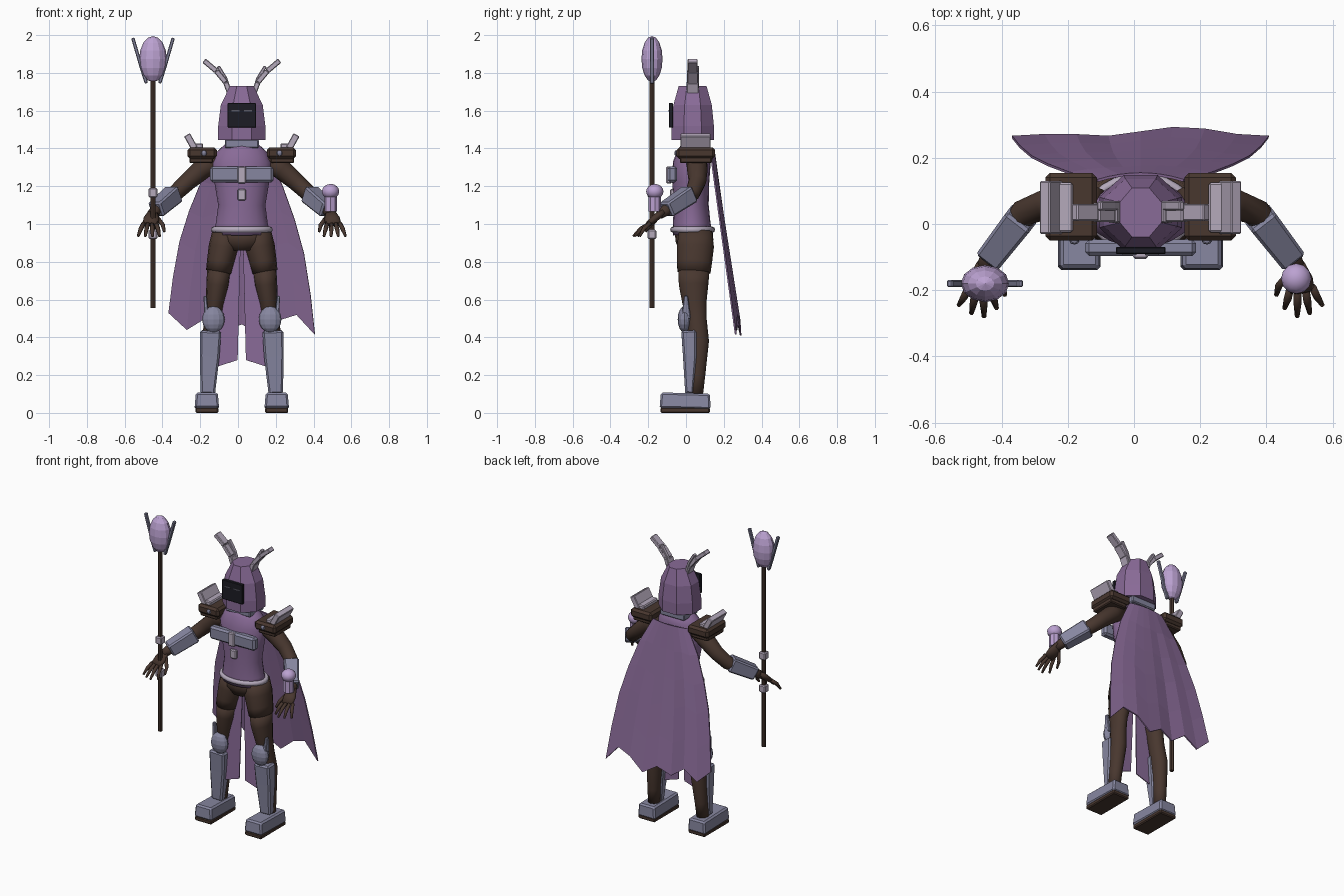
import bpy, bmesh, math
from mathutils import Vector

cube = bpy.data.objects.get("Cube")
if cube:
    bpy.data.objects.remove(cube, do_unlink=True)

CX = 0.02  # body axis


def material(name, rgb):
    m = bpy.data.materials.new(name)
    m.use_nodes = True
    col = (*rgb, 1)
    m.diffuse_color = col
    m.node_tree.nodes["Principled BSDF"].inputs["Base Color"].default_value = col
    return m


PURPLE = material("purple_cloth", (0.25, 0.145, 0.31))
STEEL = material("blue_grey_metal", (0.24, 0.24, 0.35))
PALE = material("pale_trim", (0.46, 0.40, 0.50))
CRYSTAL = material("lilac_crystal", (0.50, 0.36, 0.64))
BROWN = material("dark_brown", (0.065, 0.038, 0.028))
BLACK = material("black_visor", (0.012, 0.012, 0.018))
EYE = material("grey_eye", (0.10, 0.10, 0.13))


def finish(name, bm, mat, smooth=False, bevel=0):
    bmesh.ops.recalc_face_normals(bm, faces=bm.faces)
    me = bpy.data.meshes.new(name)
    bm.to_mesh(me)
    bm.free()
    me.materials.append(mat)
    ob = bpy.data.objects.new(name, me)
    bpy.context.scene.collection.objects.link(ob)
    if smooth:
        for p in me.polygons:
            p.use_smooth = True
    if bevel:
        b = ob.modifiers.new("bevel", 'BEVEL')
        b.width = bevel
        b.segments = 1
    return ob


def box(name, centre, size, mat, bevel=0.006):
    bm = bmesh.new()
    bmesh.ops.create_cube(bm, size=1)
    for v in bm.verts:
        v.co = Vector(centre) + Vector(a * b for a, b in zip(v.co, size))
    return finish(name, bm, mat, bevel=bevel)


def ball(name, centre, radii, mat, segs=12, rings=8, smooth=False):
    bm = bmesh.new()
    bmesh.ops.create_uvsphere(bm, u_segments=segs, v_segments=rings, radius=1)
    for v in bm.verts:
        v.co = Vector(centre) + Vector(a * b for a, b in zip(v.co, radii))
    return finish(name, bm, mat, smooth)


def tube(name, pts, radii, mat, n=12, ref=(1, 0, 0), smooth=True, phase=0, bevel=0):
    """Loft elliptical rings along a path; the first radius lies along ref."""
    pts = [Vector(p) for p in pts]
    bm, rings = bmesh.new(), []
    for i, p in enumerate(pts):
        t = (pts[min(i + 1, len(pts) - 1)] - pts[max(i - 1, 0)]).normalized()
        u = Vector(ref)
        u = (u - t * u.dot(t)).normalized()
        w = t.cross(u)
        r = radii[i] if isinstance(radii, list) else radii
        a, b = r if isinstance(r, tuple) else (r, r)
        ang = [phase + math.tau * k / n for k in range(n)]
        rings.append([bm.verts.new(p + u * a * math.cos(x) + w * b * math.sin(x)) for x in ang])
    for lo, hi in zip(rings, rings[1:]):
        for k in range(n):
            bm.faces.new((lo[k], lo[(k + 1) % n], hi[(k + 1) % n], hi[k]))
    bm.faces.new(rings[0])
    bm.faces.new(rings[-1])
    return finish(name, bm, mat, smooth, bevel)


def beam(name, pts, half, mat, ref=(0, 1, 0), bevel=0.004):
    """Square-section bar; half sizes per point or shared."""
    k = math.sqrt(2)
    grow = lambda h: (h[0] * k, h[1] * k)
    r = [grow(h) for h in half] if isinstance(half, list) else grow(half)
    return tube(name, pts, r, mat, 4, ref, False, math.pi / 4, bevel)


# Torso, pelvis, belt, collar
tube("torso", [(CX, 0.035, 0.95), (CX, 0.03, 1.0), (CX, 0.028, 1.1), (CX, 0.025, 1.22),
               (CX, 0.03, 1.32), (CX, 0.04, 1.38), (CX, 0.045, 1.43)],
     [(0.15, 0.105), (0.138, 0.1), (0.125, 0.092), (0.145, 0.098), (0.16, 0.1),
      (0.135, 0.085), (0.08, 0.06)], PURPLE, 20)
tube("pelvis", [(CX, 0.04, 0.97), (CX, 0.045, 0.91), (CX, 0.045, 0.86)],
     [(0.15, 0.1), (0.15, 0.1), (0.08, 0.08)], BROWN, 16)
bm = bmesh.new()
grid = []
for i in range(24):
    a = math.tau * i / 24
    ring = []
    for j in range(8):
        b = math.tau * j / 8
        k = 0.014 * math.cos(b)
        ring.append(bm.verts.new((CX + (0.15 + k) * math.cos(a), 0.035 + (0.105 + k) * math.sin(a),
                                  0.97 + 0.016 * math.sin(b))))
    grid.append(ring)
for i in range(24):
    for j in range(8):
        p, q = grid[i], grid[(i + 1) % 24]
        bm.faces.new((p[j], q[j], q[(j + 1) % 8], p[(j + 1) % 8]))
finish("belt", bm, PALE, True)
box("collar", (CX, 0.045, 1.425), (0.18, 0.15, 0.045), STEEL)
box("chest_plate", (CX, -0.072, 1.263), (0.335, 0.05, 0.085), STEEL, 0.012)
box("chest_clasp", (CX, -0.09, 1.26), (0.045, 0.03, 0.09), PALE)
box("lower_clasp", (CX, -0.07, 1.155), (0.045, 0.03, 0.06), PALE)

# Faceted hood with visor and eyes
tube("hood", [(CX, 0.035, z) for z in (1.445, 1.52, 1.63, 1.73)],
     [(0.135, 0.122), (0.135, 0.122), (0.12, 0.11), (0.068, 0.08)],
     PURPLE, 8, smooth=False, phase=math.pi / 8)
box("visor", (CX, -0.08, 1.575), (0.15, 0.022, 0.13), BLACK, 0.003)
for s in (-1, 1):
    box("eye", (CX + s * 0.034, -0.092, 1.6), (0.042, 0.003, 0.007), EYE, 0)

# Mirrored parts
for s, side in ((1, "left"), (-1, "right")):
    def at(x, y, z):
        return (CX + s * x, y, z)

    # Antlers built from overlapping bars
    path = [(0.045, 1.64), (0.085, 1.75), (0.135, 1.81), (0.20, 1.865)]
    for i, (a, b) in enumerate(zip(path, path[1:])):
        beam(side + "_antler_bar", [at(a[0], 0.035, a[1]), at(b[0], 0.035, b[1])],
             (0.032 - 0.003 * i, 0.014), PALE)
    beam(side + "_antler_prong", [at(0.06, 0.055, 1.69), at(0.085, 0.055, 1.77),
                                  at(0.125, 0.055, 1.835)], (0.014, 0.009), PALE)

    # Shoulder armour
    box(side + "_shoulder_block", at(0.21, 0.052, 1.375), (0.155, 0.205, 0.06), BROWN, 0.014)
    box(side + "_shoulder_base", at(0.215, 0.052, 1.34), (0.125, 0.17, 0.035), BROWN)
    box(side + "_shoulder_flat", at(0.235, 0.05, 1.412), (0.06, 0.15, 0.03), PALE)
    beam(side + "_shoulder_flare", [at(0.25, 0.05, 1.40), at(0.29, 0.05, 1.472)],
         (0.08, 0.018), PALE)
    ball(side + "_shoulder_stud", at(0.2, -0.052, 1.375), (0.015, 0.01, 0.015), STEEL, 8, 6)

    # Arm, bracer, hand
    tube(side + "_arm", [at(0.13, 0.055, 1.345), at(0.21, 0.06, 1.29), at(0.285, 0.06, 1.225),
                         at(0.35, 0.035, 1.165), at(0.46, -0.11, 1.07), at(0.475, -0.14, 1.05)],
         [0.055, 0.055, 0.047, 0.043, 0.03, 0.025], BROWN, 12, (0, 1, 0))
    beam(side + "_bracer", [at(0.358, 0.022, 1.16), at(0.456, -0.105, 1.075)],
         [(0.046, 0.046), (0.041, 0.041)], STEEL, (0, 0, 1), 0.009)
    tube(side + "_palm", [at(0.47, -0.12, 1.065), at(0.478, -0.165, 1.03), at(0.485, -0.2, 1.0)],
         [(0.026, 0.02), (0.042, 0.02), (0.04, 0.016)], BROWN, 10)
    for i in range(4):
        x = 0.453 + 0.022 * i
        reach = (0.055, 0.08, 0.07, 0.045)[i]
        tip = 0.435 + 0.038 * i
        tube(side + "_finger", [at(x, -0.19, 1.005), at((x + tip) / 2, -0.2 - reach * 0.5, 0.975),
                                at(tip, -0.2 - reach, 0.935)], [0.012, 0.012, 0.007], BROWN, 6)
    tube(side + "_thumb", [at(0.45, -0.15, 1.035), at(0.418, -0.185, 0.995),
                           at(0.41, -0.215, 0.96)], [0.014, 0.012, 0.007], BROWN, 6)

    # Leg with thigh wrap
    tube(side + "_thigh", [at(0.085, 0.05, 0.96), at(0.095, 0.05, 0.88), at(0.112, 0.045, 0.8),
                           at(0.122, 0.042, 0.745)],
         [(0.07, 0.09), (0.08, 0.1), (0.073, 0.095), (0.068, 0.09)], BROWN, 14)
    tube(side + "_lower_leg", [at(0.12, 0.042, 0.76), at(0.128, 0.04, 0.68), at(0.142, 0.045, 0.58),
                               at(0.15, 0.055, 0.5), at(0.163, 0.068, 0.38), at(0.175, 0.058, 0.2),
                               at(0.18, 0.05, 0.09)],
         [(0.063, 0.085), (0.06, 0.08), (0.048, 0.065), (0.046, 0.055), (0.05, 0.055),
          (0.04, 0.045), (0.037, 0.04)], BROWN, 14)
    ball(side + "_knee_pad", at(0.15, -0.008, 0.495), (0.06, 0.036, 0.07), STEEL, 12, 8)
    beam(side + "_knee_strap", [at(0.195, 0.0, 0.62), at(0.185, 0.0, 0.5)],
         [(0.01, 0.008), (0.025, 0.012)], STEEL)
    beam(side + "_shin_guard", [at(0.165, 0.015, 0.435), at(0.17, 0.02, 0.3), at(0.18, 0.018, 0.1)],
         [(0.04, 0.056), (0.036, 0.052), (0.022, 0.038)], STEEL, (0, 1, 0), 0.01)

    # Boot
    beam(side + "_boot", [at(0.185, -0.005, 0.022), at(0.185, -0.003, 0.105)],
         [(0.135, 0.065), (0.13, 0.058)], STEEL, bevel=0.01)
    box(side + "_sole", at(0.185, -0.005, 0.014), (0.122, 0.262, 0.028), BROWN)

    # Hanging cloth strip between the legs
    bm = bmesh.new()
    strip = [at(0.005, 0.03, 0.95), at(0.09, 0.03, 0.95), at(0.16, 0.015, 0.235), at(0.022, 0.015, 0.28)]
    bm.faces.new([bm.verts.new(p) for p in strip])
    ob = finish(side + "_cloth_strip", bm, PURPLE)
    ob.modifiers.new("thickness", 'SOLIDIFY').thickness = 0.006

# Ragged cape
hem = (0.53, 0.44, 0.50, 0.43, 0.47, 0.41, 0.49, 0.52, 0.415)
spread = ((0, 0.13), (0.17, 0.215), (0.36, 0.28), (0.55, 0.33), (0.78, 0.365), (1, 0.388))
bm = bmesh.new()
rows = []
for t, half in spread:
    row = []
    for i, low in enumerate(hem):
        u = i / 4 - 1
        z = 1.37 + (low - 1.37) * t
        y = 0.155 + 0.125 * t + 0.014 * t * math.sin(u * 5) * (-1 if u < -0.6 else 1)
        y -= 0.02 * (1 - t) * u * u
        row.append(bm.verts.new((CX + u * half, y, z)))
    rows.append(row)
for a, b in zip(rows, rows[1:]):
    for i in range(8):
        bm.faces.new((a[i], a[i + 1], b[i + 1], b[i]))
cape = finish("cape", bm, PURPLE)
cape.modifiers.new("thickness", 'SOLIDIFY').thickness = 0.008

# Staff in the right hand
SX, SY = -0.45, -0.18
tube("staff_shaft", [(SX, SY, 0.555), (SX, SY, 1.77)], 0.014, BROWN, 8, smooth=False)
for z in (0.945, 1.165):
    box("staff_clamp", (SX, SY, z), (0.045, 0.045, 0.05), PALE)
ball("staff_crystal", (SX, SY, 1.873), (0.073, 0.056, 0.122), CRYSTAL, 12, 8)
for s in (-1, 1):
    beam("staff_prong", [(SX + s * 0.035, SY, 1.745), (SX + s * 0.062, SY, 1.83),
                         (SX + s * 0.107, SY, 1.985)], (0.011, 0.009), STEEL)

# Wrist lamp on the left arm
tube("lamp_body", [(0.49, -0.165, 1.065), (0.49, -0.165, 1.16)], 0.033, CRYSTAL, 8, smooth=False)
ball("lamp_orb", (0.49, -0.165, 1.172), (0.046, 0.046, 0.04), CRYSTAL, 12, 8, True)
